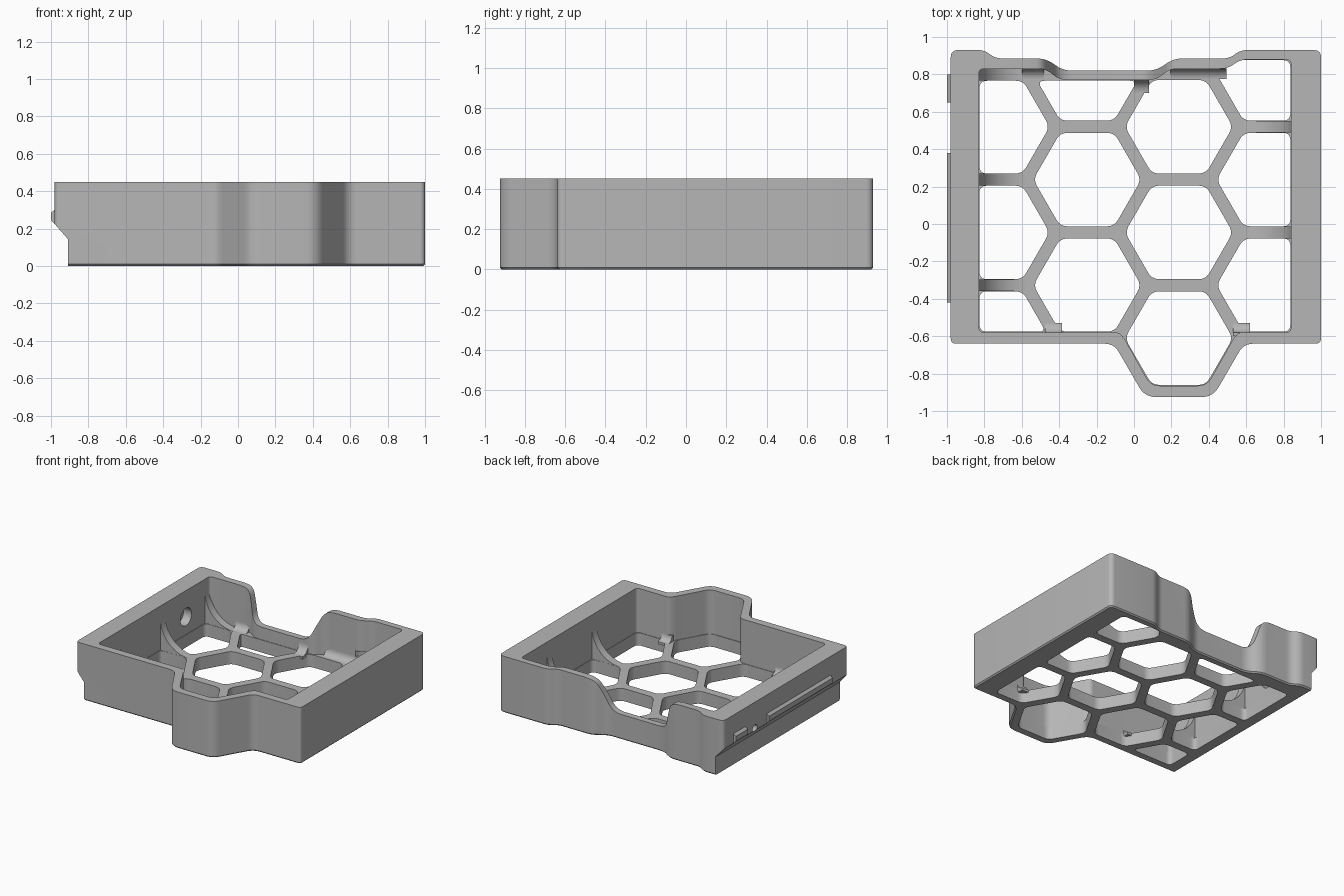
import bpy, bmesh, math
from mathutils import Vector, Matrix

old = bpy.data.objects.get("Cube")
if old:
    bpy.data.objects.remove(old, do_unlink=True)

TOP = 0.45       # rim height
FLOOR = 0.10     # lattice thickness
PITCH = 0.565    # hexagon spacing
RIB = 0.065      # rib width

grey = bpy.data.materials.new("plain grey")
grey.use_nodes = True
grey.diffuse_color = (0.47, 0.47, 0.47, 1)
grey.node_tree.nodes["Principled BSDF"].inputs["Base Color"].default_value = grey.diffuse_color


def rounded(points, default=0.05, steps=6):
    """Round every corner; a third value in a point overrides the corner size."""
    out, n = [], len(points)
    for i, p in enumerate(points):
        c = Vector(p[:2])
        a = Vector(points[i - 1][:2]) - c
        b = Vector(points[(i + 1) % n][:2]) - c
        size = p[2] if len(p) > 2 else default
        d = min(size, 0.48 * a.length, 0.48 * b.length)
        s, e = c + a.normalized() * d, c + b.normalized() * d
        for k in range(steps + 1):
            t = k / steps
            out.append(s * (1 - t) ** 2 + c * 2 * t * (1 - t) + e * t * t)
    return out


def add_prism(bm, outline, lo, hi, axis="z", chamfer=0):
    place = {"z": lambda a, b, t: (a, b, t),
             "y": lambda a, b, t: (a, t, b),
             "x": lambda a, b, t: (t, a, b)}[axis]
    rings = [[bm.verts.new(place(p[0], p[1], t)) for p in outline] for t in (lo, hi)]
    low = bm.faces.new(rings[0])
    bm.faces.new(rings[1])
    n = len(outline)
    for i in range(n):
        j = (i + 1) % n
        bm.faces.new((rings[0][i], rings[0][j], rings[1][j], rings[1][i]))
    bmesh.ops.recalc_face_normals(bm, faces=bm.faces)
    if chamfer:
        bmesh.ops.bevel(bm, geom=list(low.edges), offset=chamfer, segments=1, affect="EDGES")


def make(name, bm):
    mesh = bpy.data.meshes.new(name)
    bm.to_mesh(mesh)
    bm.free()
    mesh.materials.append(grey)
    ob = bpy.data.objects.new(name, mesh)
    bpy.context.collection.objects.link(ob)
    return ob


def prism(name, outline, lo, hi, axis="z", chamfer=0):
    bm = bmesh.new()
    add_prism(bm, outline, lo, hi, axis, chamfer)
    return make(name, bm)


def cut(target, cutter):
    """Subtract the cutter for good and throw it away."""
    mod = target.modifiers.new("cut", "BOOLEAN")
    mod.operation, mod.solver, mod.object = "DIFFERENCE", "EXACT", cutter
    cutter.hide_render = True
    dg = bpy.context.evaluated_depsgraph_get()
    mesh = bpy.data.meshes.new_from_object(target.evaluated_get(dg))
    target.modifiers.clear()
    target.data = mesh
    bpy.data.objects.remove(cutter, do_unlink=True)


def clip(poly, axis, limit, sign):
    """Keep the part of a polygon where sign * coordinate <= sign * limit."""
    out = []
    for i, q in enumerate(poly):
        p = poly[i - 1]
        dp, dq = sign * (p[axis] - limit), sign * (q[axis] - limit)
        if (dp < 0) != (dq < 0):
            out.append(p.lerp(q, dp / (dp - dq)))
        if dq <= 0:
            out.append(q)
    return out


def circle(cx, cy, r, n=24):
    return [(cx + r * math.cos(math.tau * k / n), cy + r * math.sin(math.tau * k / n)) for k in range(n)]


# Tray shell: stepped back wall, half hexagon bulging from the front
outer = [(-0.98, 0.93, 0.04), (-0.80, 0.93), (-0.74, 0.885), (-0.47, 0.885), (-0.38, 0.82),
         (0.12, 0.82), (0.21, 0.885), (0.51, 0.885), (0.57, 0.93), (1.0, 0.93, 0.04),
         (1.0, -0.64, 0.03), (0.587, -0.64), (0.422, -0.925, 0.06), (0.058, -0.925, 0.06),
         (-0.107, -0.64), (-0.98, -0.64, 0.03)]
inner = [(-0.83, 0.83, 0.03), (-0.47, 0.83), (-0.40, 0.77), (0.12, 0.77), (0.19, 0.83),
         (0.50, 0.83), (0.57, 0.88), (0.84, 0.88, 0.03), (0.84, -0.58, 0.03), (0.56, -0.58),
         (0.533, -0.61), (0.39, -0.865), (0.09, -0.865), (-0.053, -0.61), (-0.08, -0.58),
         (-0.83, -0.58, 0.03)]
tray = prism("tray", rounded(outer), 0, TOP, chamfer=0.01)
cut(tray, prism("cavity_cutter", rounded(inner), FLOOR, 1))

# Hexagon openings in the floor, trimmed where they meet the walls
columns = [(-0.74, 0.52, 0.766, -0.576), (-0.25, 0.8025, 0.766, -0.576),
           (0.24, 0.52, 0.78, -0.9), (0.73, 0.8025, 0.876, -0.576)]
radius = (PITCH - RIB) / math.sqrt(3)
bm = bmesh.new()
for cx, y_first, y_max, y_min in columns:
    for row in range(3):
        cy = y_first - row * PITCH
        cell = [Vector((cx + radius * math.cos(k * math.pi / 3),
                        cy + radius * math.sin(k * math.pi / 3))) for k in range(6)]
        for axis, limit, sign in ((0, -0.826, -1), (0, 0.836, 1), (1, y_max, 1), (1, y_min, -1)):
            cell = clip(cell, axis, limit, sign)
        add_prism(bm, rounded(cell, 0.04), -0.1, FLOOR + 0.1)
cut(tray, make("hexagon_cutter", bm))

# Lowered saddle in the back wall
saddle = [(-0.60, 0.455), (-0.48, 0.44), (-0.41, 0.20, 0.08), (0.08, 0.20, 0.08),
          (0.19, 0.44), (0.32, 0.455), (0.32, 0.7), (-0.60, 0.7)]
cut(tray, prism("saddle_cutter", rounded(saddle), 0.7, 1.1, "y"))

# Undercut along the right side
undercut = [(-1.2, -0.1), (-0.91, -0.1), (-0.91, 0.145), (-0.98, 0.225), (-1.2, 0.46)]
cut(tray, prism("undercut_cutter", undercut, -1.2, 1.2, "y"))

# Countersunk hole through the right wall
cut(tray, prism("hole_cutter", circle(0.53, 0.24, 0.03), -1.1, -0.7, "x"))
cut(tray, prism("recess_cutter", circle(0.53, 0.24, 0.07), -0.90, -0.75, "x"))

parts = [tray]

# Snap ridges on the right side
ridge = [(-0.96, 0.205), (-1.0, 0.245), (-1.0, 0.285), (-0.975, 0.305), (-0.96, 0.305)]
for name, lo, hi in (("long_snap_ridge", -0.42, 0.38), ("short_snap_ridge", 0.65, 0.80)):
    parts.append(prism(name, ridge, lo, hi, "y"))


def gusset(name, x, y, angle, r, width):
    """Concave quarter-round web rising from the floor to a wall."""
    arc = [(r - r * math.cos(t), FLOOR + r - r * math.sin(t))
           for t in (k * math.pi / 24 for k in range(13))]
    profile = arc + [(r, FLOOR - 0.02), (-0.02, FLOOR - 0.02), (-0.02, FLOOR + r)]
    ob = prism(name, profile, -width / 2, width / 2, "y")
    ob.data.transform(Matrix.Translation((x, y, 0)) @ Matrix.Rotation(math.radians(angle), 4, "Z"))
    parts.append(ob)


# Tall webs on the side walls
for y in (0.80, 0.2375, -0.3275):
    gusset("right_rib_web", -0.83, y, 0, 0.25, RIB - 0.002)
for y in (0.52, -0.045):
    gusset("left_rib_web", 0.84, y, 180, 0.25, RIB - 0.002)

# Small fillets where ribs meet the front and back walls
for x in (-0.43, 0.575):
    gusset("front_rib_fillet", x, -0.58, 90, 0.05, 0.09)
gusset("back_rib_fillet", 0.04, 0.77, -90, 0.07, 0.08)
gusset("back_ledge_fillet", 0.345, 0.83, -90, 0.055, 0.30)
gusset("back_corner_fillet", -0.54, 0.83, -90, 0.055, 0.12)

# Smooth the rounded walls, keep the rims crisp
bpy.ops.object.select_all(action="DESELECT")
for ob in parts:
    ob.select_set(True)
bpy.context.view_layer.objects.active = tray
bpy.ops.object.shade_smooth_by_angle(angle=math.radians(30))
